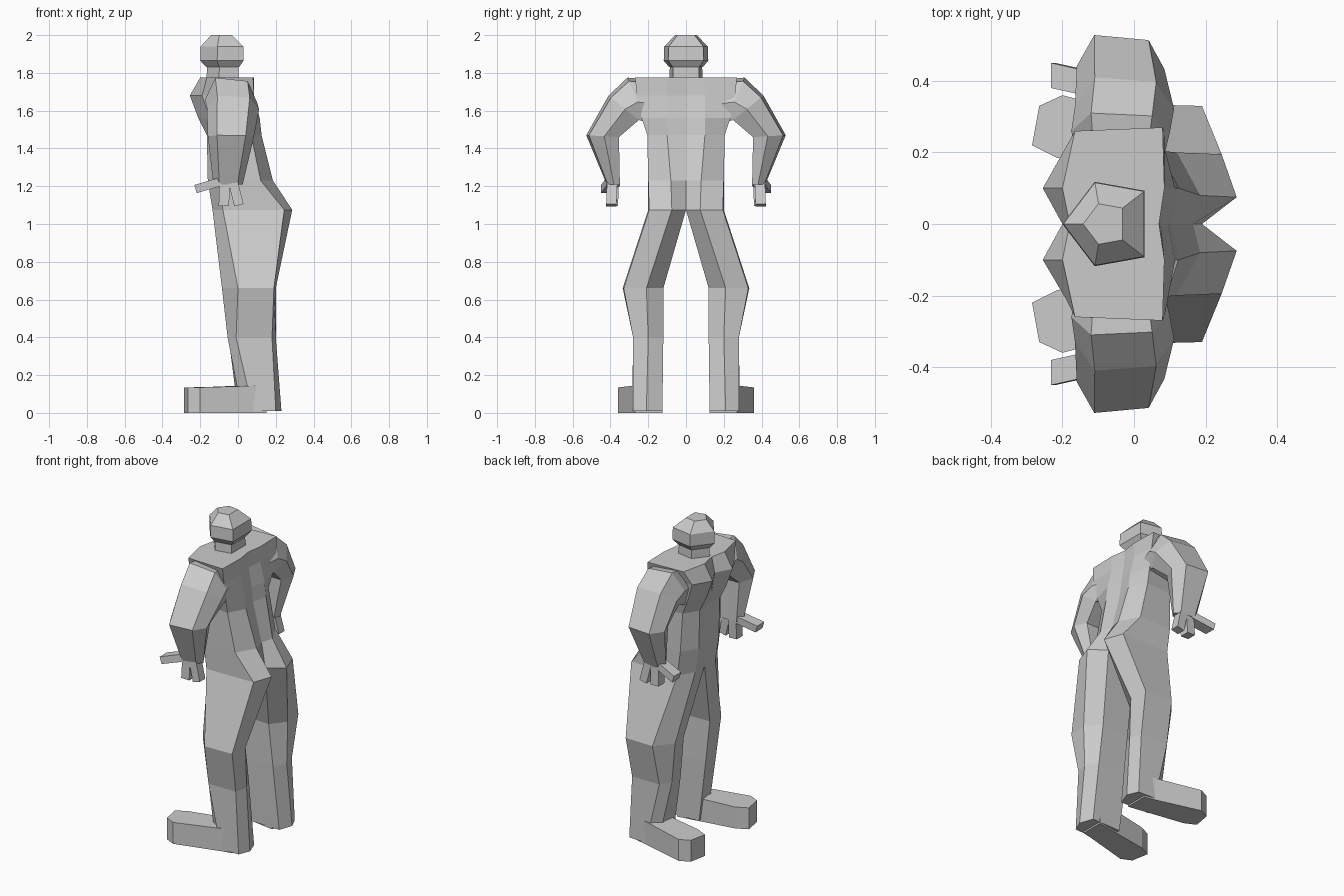
import bpy, bmesh
from mathutils import Vector

if "Cube" in bpy.data.objects:
    bpy.data.objects.remove(bpy.data.objects["Cube"])


def loft(name, rings, mirror=False):
    """Skin a list of equal-length 3D rings and cap both ends."""
    bm = bmesh.new()
    vs = [[bm.verts.new(p) for p in r] for r in rings]
    n = len(vs[0])
    for a, b in zip(vs, vs[1:]):
        for i in range(n):
            j = (i + 1) % n
            bm.faces.new((a[i], a[j], b[j], b[i]))
    bm.faces.new(vs[0])
    bm.faces.new(vs[-1])
    bmesh.ops.recalc_face_normals(bm, faces=bm.faces)
    me = bpy.data.meshes.new(name)
    bm.to_mesh(me)
    bm.free()
    ob = bpy.data.objects.new(name, me)
    bpy.context.collection.objects.link(ob)
    if mirror:
        m = ob.modifiers.new("Mirror", 'MIRROR')
        m.use_axis = (False, True, False)
        m.use_mirror_merge = False
    return ob


def symmetric(z, half):
    """Full ring from a half outline running front centre to back centre."""
    pts = half + [(x, -y) for x, y in reversed(half) if y > 0]
    return [(x, y, z) for x, y in pts]


# Torso
loft("torso", [
    symmetric(1.075, [(-.13, 0), (-.135, .1), (-.08, .2), (.245, .195), (.287, .075), (.19, 0)]),
    symmetric(1.23, [(-.15, 0), (-.16, .1), (-.1, .2), (.12, .2), (.185, .08), (.165, 0)]),
    symmetric(1.47, [(-.15, 0), (-.165, .1), (-.11, .19), (.07, .205), (.125, .1), (.105, 0)]),
    symmetric(1.56, [(-.18, 0), (-.21, .1), (-.15, .2), (.08, .235), (.115, .1), (.095, 0)]),
    symmetric(1.68, [(-.20, 0), (-.255, .1), (-.19, .21), (.085, .26), (.085, .1), (.075, 0)]),
    symmetric(1.775, [(-.18, 0), (-.2, .1), (-.165, .26), (.08, .27), (.085, .1), (.07, 0)]),
])

# Neck and head with a pointed five-sided plan
head = [(-.2, 0), (-.11, .118), (.03, .093)]


def head_ring(z, k, cx=-.07):
    return symmetric(z, [(cx + (x + .07) * k, y * k) for x, y in head])


loft("neck", [head_ring(1.74, .75), head_ring(1.85, .72)])
loft("head", [head_ring(1.83, .75), head_ring(1.865, 1), head_ring(1.94, .98),
              head_ring(2.0, .48, -.08)])

# Legs
leg = [
    (1.075, [(-.13, .0), (-.135, .1), (-.08, .2), (.245, .195), (.287, .075), (.19, 0)]),
    (.66, [(-.075, .13), (-.085, .23), (0, .335), (.19, .33), (.2, .21), (.13, .12)]),
    (.40, [(-.05, .125), (-.055, .22), (-.01, .28), (.18, .28), (.2, .2), (.16, .12)]),
    (.01, [(0, .13), (.02, .25), (.08, .285), (.2, .28), (.23, .21), (.2, .125)]),
]
loft("leg", [[(x, y, z) for x, y in r] for z, r in leg], True)

# Feet turned slightly outward
foot = [(.15, .125), (-.215, .185), (-.285, .22), (-.265, .33), (-.2, .36), (.08, .285), (.15, .27)]
loft("foot", [[(x, y, 0) for x, y in foot],
              [(x, y, .135 + max(0, x) * .1) for x, y in foot]], True)

# Arms: inner (y, z), outer (y, z), front x, back x
arm = [
    (.15, 1.53, .2, 1.765, -.16, .08),
    (.21, 1.54, .31, 1.775, -.175, .1),
    (.25, 1.55, .41, 1.68, -.165, .112),
    (.355, 1.46, .528, 1.47, -.16, .085),
    (.35, 1.21, .42, 1.21, -.13, .025),
]
hexa = [(0, .15), (0, .87), (.45, 1), (.92, .82), (1, .2), (.5, 0)]
loft("arm", [[(a + (b - a) * u, yi + (yo - yi) * t, zi + (zo - zi) * t) for t, u in hexa]
             for yi, zi, yo, zo, a, b in arm], True)


# Fingers and thumb
def finger(name, start, end, wide, thin):
    s, e = Vector(start), Vector(end)
    d = (e - s).normalized()
    side = d.cross(Vector((0, 1, 0))).normalized()
    rings = []
    for p in (s, e):
        rings.append([p + side * i * wide / 2 + Vector((0, j * thin / 2, 0))
                      for i, j in ((1, 1), (1, -1), (-1, -1), (-1, 1))])
    loft(name, rings, True)


finger("front_finger", (-.07, .385, 1.24), (-.075, .39, 1.095), .055, .06)
finger("rear_finger", (-.03, .39, 1.24), (.005, .395, 1.1), .05, .055)
finger("thumb", (-.09, .385, 1.225), (-.225, .415, 1.185), .045, .07)
